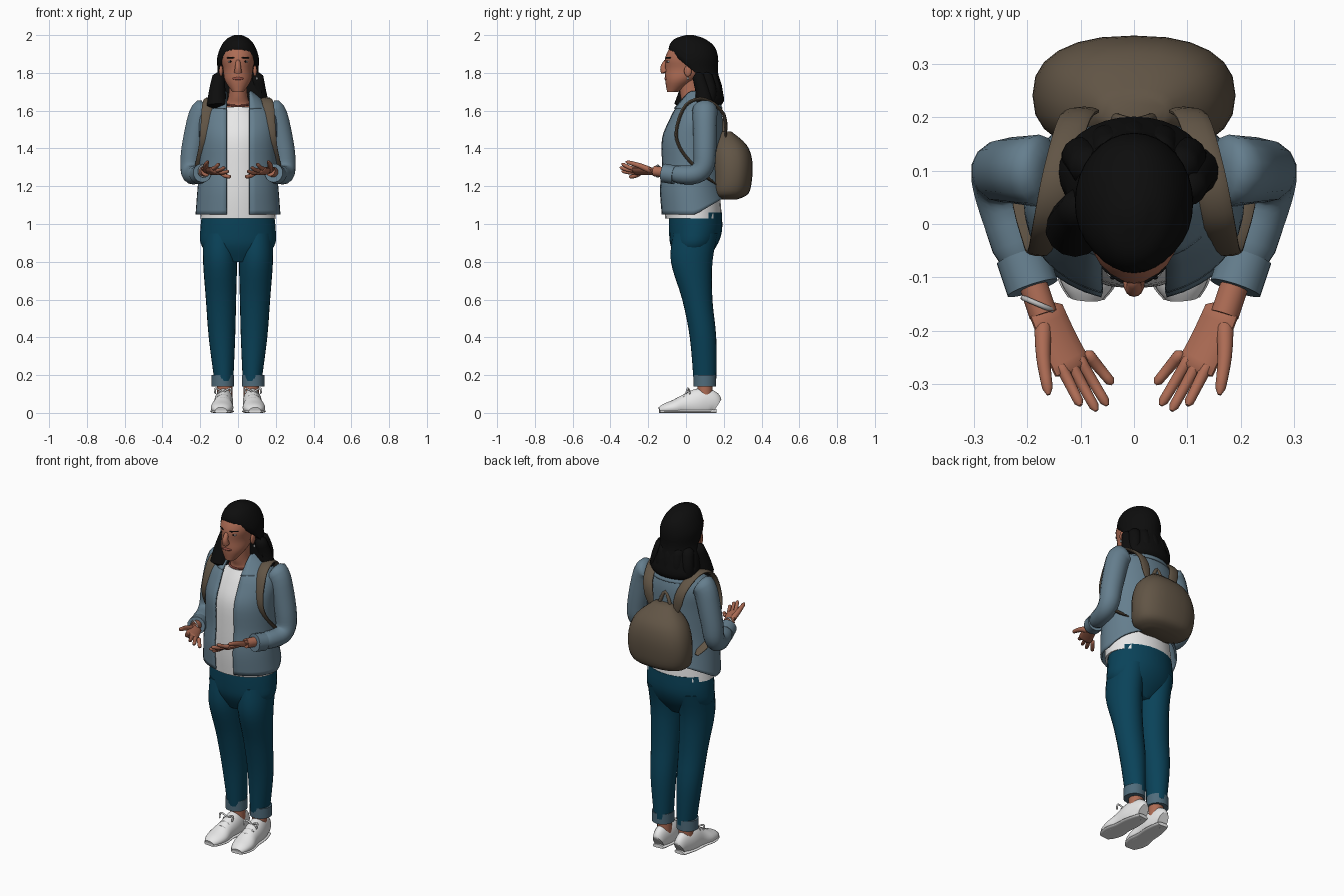
import bpy, bmesh, math
from mathutils import Vector, Matrix

if "Cube" in bpy.data.objects:
    bpy.data.objects.remove(bpy.data.objects["Cube"])


def material(name, red, green, blue):
    mat = bpy.data.materials.new(name)
    mat.use_nodes = True
    color = (red, green, blue, 1)
    mat.diffuse_color = color
    mat.node_tree.nodes["Principled BSDF"].inputs["Base Color"].default_value = color
    return mat


skin = material("warm skin", .42, .15, .09)
lip_tone = material("lip", .3, .08, .06)
black = material("black hair", .004, .004, .004)
chambray = material("chambray blue", .13, .21, .27)
denim = material("dark teal denim", .003, .055, .1)
pale_denim = material("pale denim", .08, .15, .2)
canvas = material("brown canvas", .12, .09, .06)
white = material("white cloth", .8, .8, .8)
silver = material("silver", .5, .5, .5)


def spline(rows, steps=4):
    """Pass a smooth curve through rows of numbers of any length."""
    last = len(rows) - 1
    result = []
    for i in range(last):
        neighbours = [rows[min(max(k, 0), last)] for k in range(i - 1, i + 3)]
        for step in range(steps):
            t = step / steps
            result.append([q + t / 2 * (r - p + t * (2 * p - 5 * q + 4 * r - s
                                                     + t * (3 * (q - r) + s - p)))
                           for p, q, r, s in zip(*neighbours)])
    return result + [list(rows[-1])]


def finish(name, bm, mat, mirror=False, shell=False):
    """Turn a bmesh into a smooth object with its modifiers."""
    bmesh.ops.recalc_face_normals(bm, faces=bm.faces)
    mesh = bpy.data.meshes.new(name)
    bm.to_mesh(mesh)
    bm.free()
    mesh.materials.append(mat)
    mesh.shade_smooth()
    mesh.set_sharp_from_angle(angle=math.radians(50))
    obj = bpy.data.objects.new(name, mesh)
    bpy.context.collection.objects.link(obj)
    if mirror:
        obj.modifiers.new("Mirror", "MIRROR")
    if shell:
        solid = obj.modifiers.new("Solidify", "SOLIDIFY")
        solid.thickness, solid.offset = .01, 0


def sweep(name, stations, mat, side=None, mirror=False, opening=0, count=24, power=2, warp=None):
    """Skin oval rings (x, y, z, half width, half depth). Rings lie level unless a
    side direction is given. An opening (half width) leaves a slit along the front."""
    bm = bmesh.new()
    centres = [Vector(station[:3]) for station in stations]
    rings = []
    for i, (centre, (width, depth)) in enumerate(zip(centres, [s[3:] for s in stations])):
        across, deep = Vector((1, 0, 0)), Vector((0, 1, 0))
        if side:
            ahead = (centres[min(i + 1, len(centres) - 1)] - centres[max(i - 1, 0)]).normalized()
            across = Vector(side)
            across = (across - ahead * across.dot(ahead)).normalized()
            deep = ahead.cross(across)
        start = math.asin(opening / width) if opening else 0
        steps = count - 1 if opening else count
        ring = []
        for k in range(count):
            angle = start + (math.tau - 2 * start) * k / steps
            s, c = [math.copysign(abs(v) ** (2 / power), v) for v in (math.sin(angle), math.cos(angle))]
            point = centre + across * width * s - deep * depth * c
            ring.append(bm.verts.new(warp(point) if warp else point))
        rings.append(ring)
    for low, high in zip(rings, rings[1:]):
        for k in range(steps):
            n = (k + 1) % count
            bm.faces.new((low[k], low[n], high[n], high[k]))
    if not opening:
        bm.faces.new(rings[0])
        bm.faces.new(rings[-1])
    finish(name, bm, mat, mirror, shell=bool(opening))


def stack(name, rows, mat, **options):
    """Central body part from rows of height, y, half width, half depth."""
    sweep(name, [(0, y, z, w, d) for z, y, w, d in spline(rows)], mat, **options)


def limb(name, rows, mat):
    """Mirrored leg part; wider rings stand further from the middle."""
    sweep(name, [(.05 + w / 2, y, z, w, d) for z, y, w, d in spline(rows)], mat, mirror=True)


def tube(name, points, mat, radius, end=None, mirror=False, side=(1, 0, 0), flat=1, blunt=False):
    """Tapering tube through points with rounded ends; flat squeezes its depth."""
    path = spline(points)
    stations = []
    for i, point in enumerate(path):
        t = i / (len(path) - 1)
        r = radius + ((end or radius) - radius) * t
        if not blunt:
            r *= min(1, .4 + 8 * min(t, 1 - t))
        stations.append((*point, r, r * flat))
    sweep(name, stations, mat, side=side, mirror=mirror, count=14)


def blob(name, centre, size, mat, mirror=False):
    bm = bmesh.new()
    bmesh.ops.create_uvsphere(bm, u_segments=16, v_segments=10, radius=1,
                              matrix=Matrix.LocRotScale(Vector(centre), None, Vector(size)))
    finish(name, bm, mat, mirror)


def hoop(name, centre, radius, tilt, mat):
    bpy.ops.mesh.primitive_torus_add(location=centre, rotation=tilt, major_radius=radius,
                                     minor_radius=.005, major_segments=32, minor_segments=8)
    hoop_object = bpy.context.object
    hoop_object.name = name
    hoop_object.data.materials.append(mat)
    hoop_object.data.shade_smooth()


# Trousers with turned-up hems, and ankles
stack("hips", [(1.06, .05, .19, .14), (.96, .05, .2, .14), (.88, .04, .19, .12), (.8, .03, .1, .07)], denim)
limb("trouser_legs", [(.95, .05, .09, .12), (.8, .03, .09, .11), (.6, .06, .08, .08),
                      (.4, .09, .07, .07), (.17, .1, .05, .06)], denim)
limb("trouser_cuffs", [(.14, .1, .06, .06), (.2, .1, .06, .06)], pale_denim)
limb("ankles", [(.06, .1, .04, .04), (.16, .1, .04, .04)], skin)


# Shoes from rows of y, half width and height, flattened on the ground
def grounded(point):
    return Vector((point.x, point.y, max(point.z, 0)))


shoe = spline([(.16, .03, .08), (.13, .04, .12), (.07, .05, .13), (0, .05, .1),
               (-.06, .06, .07), (-.11, .05, .05), (-.14, .03, .03)])
for name, rim, height in (("shoes", 0, None), ("soles", .004, .02)):
    sweep(name, [(.08 - y * .07, y, (height or h) * .4, w + rim, (height or h) * .6) for y, w, h in shoe],
          white, side=(1, 0, 0), mirror=True, warp=grounded)
for i in range(3):
    y, z = .02 - .03 * i, .11 - .015 * i
    tube("lace", [(.05, y, z - .01), (.08, y, z), (.11, y, z - .01)], silver, .005, mirror=True, side=(0, 1, 0))
for turn in (-1, 1):
    tube("lace_bow", [(.08, .02, .11), (.08 + .04 * turn, .01, .13), (.08 + .04 * turn, 0, .1)],
         white, .005, mirror=True, side=(0, 1, 0))

# Shirt, neck and necklace
stack("shirt", [(1.03, .04, .2, .15), (1.15, .03, .19, .15), (1.3, .02, .17, .14), (1.45, .03, .17, .14),
                (1.55, .05, .16, .12), (1.62, .05, .09, .08)], white)
stack("neck", [(1.58, .05, .1, .09), (1.63, .05, .07, .07), (1.68, .03, .05, .06), (1.78, .02, .05, .06)], skin)
hoop("necklace", (0, .04, 1.64), .07, (.2, 0, 0), lip_tone)


# Open jacket, its hem rising toward the back
def raised_hem(point):
    lift = max(0, point.y - .05) * max(0, 1.2 - point.z) * 4
    return point + Vector((0, 0, lift))


stack("jacket", [(1.05, .04, .22, .17), (1.18, .03, .21, .17), (1.3, .03, .2, .16), (1.45, .03, .2, .16),
                 (1.55, .05, .2, .14), (1.61, .06, .17, .12), (1.67, .07, .09, .09)],
      chambray, opening=.06, count=36, warp=raised_hem)
stack("collar", [(1.7, .07, .07, .08), (1.66, .07, .12, .1), (1.61, .06, .16, .13)], chambray, opening=.06)
tube("sleeves", [(.16, .1, 1.61), (.2, .1, 1.57), (.24, .1, 1.4), (.25, .09, 1.3), (.24, .03, 1.26),
                 (.2, -.1, 1.27)], chambray, .07, .046, mirror=True)
tube("sleeve_cuffs", [(.21, -.06, 1.26), (.19, -.12, 1.27)], chambray, .05, mirror=True, blunt=True)

# Open hands with the palms up
palm_side = (.8, -.3, .4)
tube("wrists", [(.2, -.08, 1.27), (.17, -.17, 1.28)], skin, .027, mirror=True, blunt=True)
tube("palms", [(.17, -.15, 1.28), (.14, -.22, 1.28), (.11, -.28, 1.28)], skin, .035, .04,
     mirror=True, side=palm_side, flat=.4)
index_base, little_base = Vector((.14, -.26, 1.29)), Vector((.09, -.24, 1.27))
tips = [(.1, -.34, 1.32), (.07, -.35, 1.3), (.05, -.34, 1.28), (.04, -.3, 1.25)]
for i, tip in enumerate(tips):
    base = index_base.lerp(little_base, i / 3)
    middle = base.lerp(Vector(tip), .5) - Vector((0, 0, .006))
    tube("finger", [base, middle, tip], skin, .012, .009, mirror=True, side=palm_side)
tube("thumbs", [(.17, -.18, 1.28), (.17, -.25, 1.31), (.16, -.32, 1.33)], skin, .018, .009, mirror=True)
hoop("bracelet", (-.18, -.15, 1.28), .03, (math.pi / 2, 0, -.4), silver)

# Head and face
stack("head", [(1.7, -.07, .03, .03), (1.76, -.03, .07, .08), (1.82, .01, .08, .12), (1.88, .01, .09, .12),
               (1.94, .02, .08, .1), (1.98, .02, .03, .05)], skin)
tube("nose", [(0, -.1, 1.87), (0, -.12, 1.83), (0, -.11, 1.8)], skin, .01, .022)
blob("lips", (0, -.1, 1.77), (.03, .015, .01), lip_tone)
blob("eyes", (.04, -.09, 1.86), (.012, .01, .006), white, mirror=True)
blob("irises", (.04, -.1, 1.86), (.005, .004, .005), black, mirror=True)
tube("eyebrows", [(.02, -.11, 1.88), (.06, -.08, 1.88)], black, .004, mirror=True, side=(0, 0, 1))
blob("ears", (.09, .01, 1.81), (.01, .02, .03), skin, mirror=True)
blob("earrings", (.1, .01, 1.77), (.006, .006, .008), silver, mirror=True)


# Long wavy hair, cut back around the face
def hairline(point):
    edge = .05 - 1.2 * max(0, point.z - 1.8)
    return Vector((point.x, max(point.y, edge), point.z))


stack("hair", [(2, .02, .02, .02), (1.98, .02, .06, .08), (1.94, .03, .09, .12), (1.88, .04, .11, .13),
               (1.8, .04, .11, .13), (1.72, .08, .13, .11), (1.65, .1, .14, .1), (1.61, .1, .1, .06)],
      black, count=32, warp=hairline)
tube("front_lock", [(-.1, .04, 1.8), (-.11, .01, 1.7), (-.11, -.01, 1.61)], black, .03, .06)
tube("side_lock", [(.1, .06, 1.8), (.11, .09, 1.7), (.12, .1, 1.62)], black, .03, .05)
for i in range(-2, 3):
    x, y = i * .05, .16 - i * i * .008
    tube("back_wave", [(x * .8, y - .03, 1.8), (x, y, 1.7), (x, y - .02, 1.61)], black, .035)

# Backpack with shoulder straps and a carrying loop
stack("backpack", [(1.13, .22, .11, .05), (1.16, .23, .17, .1), (1.24, .24, .19, .11), (1.34, .24, .18, .11),
                   (1.42, .23, .14, .09), (1.49, .21, .06, .03)], canvas, power=2.4)
tube("shoulder_straps", [(.08, .21, 1.45), (.11, .2, 1.58), (.14, .1, 1.66), (.16, 0, 1.63), (.17, -.05, 1.5),
                         (.18, -.03, 1.4), (.2, .06, 1.29), (.18, .16, 1.21)], canvas, .03, mirror=True, flat=.3)
tube("carrying_loop", [(-.04, .2, 1.47), (0, .19, 1.55), (.04, .2, 1.47)], canvas, .01, side=(0, 1, 0))
